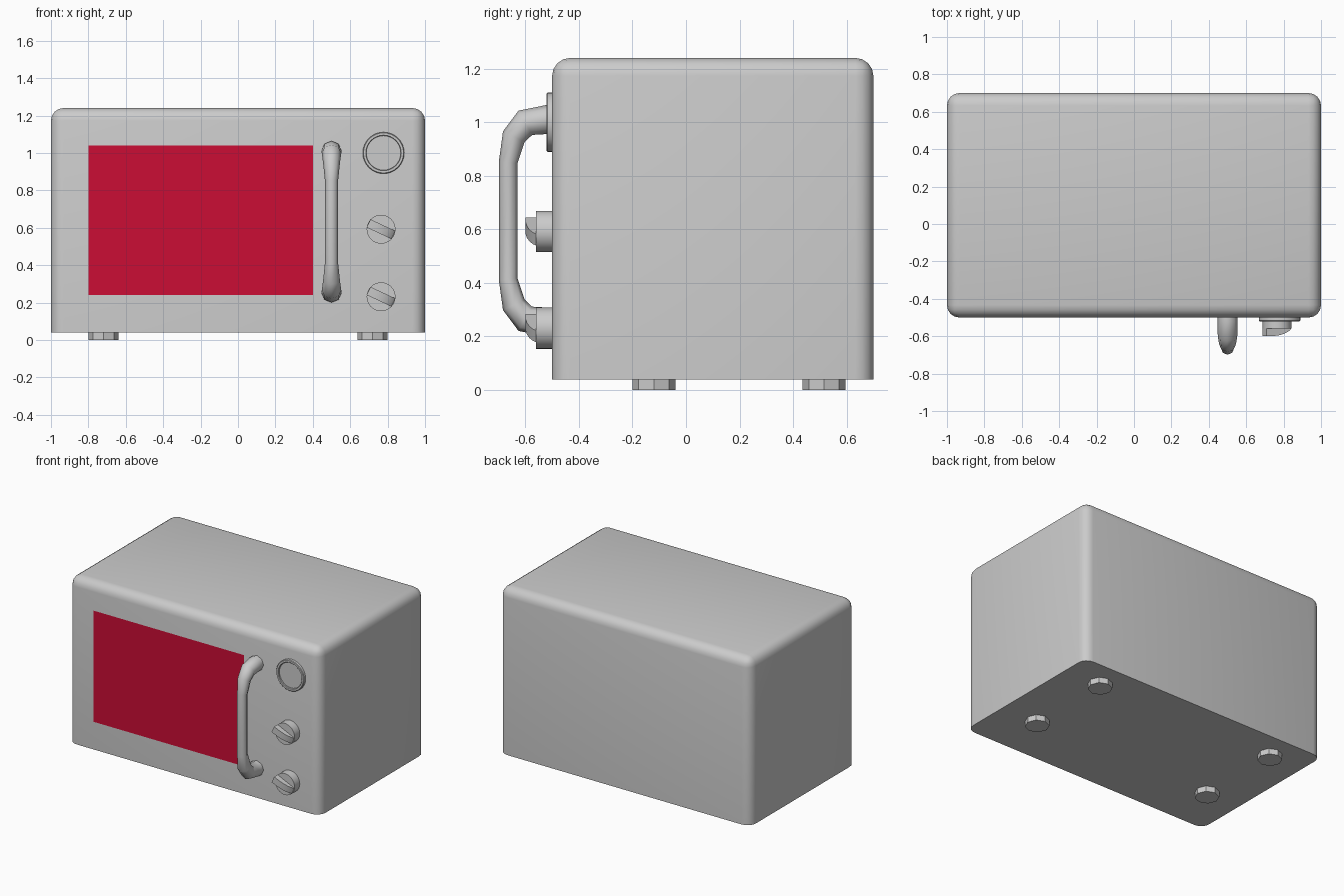
import bpy, bmesh
from math import pi, cos, sin, radians
from mathutils import Vector, Matrix

if "Cube" in bpy.data.objects:
    bpy.data.objects.remove(bpy.data.objects["Cube"])

FRONT = -0.5


def finish(name, bm, angle=35):
    bmesh.ops.recalc_face_normals(bm, faces=bm.faces)
    me = bpy.data.meshes.new(name)
    bm.to_mesh(me)
    bm.free()
    ob = bpy.data.objects.new(name, me)
    bpy.context.collection.objects.link(ob)
    if angle:
        bpy.ops.object.select_all(action='DESELECT')
        ob.select_set(True)
        bpy.context.view_layer.objects.active = ob
        bpy.ops.object.shade_smooth_by_angle(angle=radians(angle))
    return ob


def loft(bm, rings, cap_start=True, cap_end=True):
    vs = [[bm.verts.new(p) for p in r] for r in rings]
    n = len(vs[0])
    for a, b in zip(vs, vs[1:]):
        for i in range(n):
            j = (i + 1) % n
            bm.faces.new((a[i], a[j], b[j], b[i]))
    if cap_start:
        bm.faces.new(vs[0])
    if cap_end:
        bm.faces.new(vs[-1])


def front_lathe(bm, x, z, profile, n=32):
    """Rings of (radius, distance out of the front face)."""
    loft(bm, [[(x + r * cos(2 * pi * i / n), FRONT - d, z + r * sin(2 * pi * i / n))
               for i in range(n)] for r, d in profile])


# body: box with rounded upright and top edges, sharp underside
bm = bmesh.new()
bmesh.ops.create_cube(bm, size=1, matrix=Matrix.Translation((0, 0.1, 0.64))
                      @ Matrix.Diagonal((2, 1.2, 1.2, 1)))
edges = [e for e in bm.edges if max(v.co.z for v in e.verts) > 1]
bmesh.ops.bevel(bm, geom=edges, offset=0.067, segments=4, profile=0.5, affect='EDGES')
finish("body", bm)

# red window panel
bm = bmesh.new()
bm.faces.new([bm.verts.new((x, FRONT - 0.002, z)) for x, z in
              ((-0.8, 0.24), (0.4, 0.24), (0.4, 1.04), (-0.8, 1.04))])
window = finish("door_window", bm, 0)
red = bpy.data.materials.new("window_red")
red.diffuse_color = (0.6, 0.004, 0.035, 1)
red.use_nodes = True
red.node_tree.nodes["Principled BSDF"].inputs["Base Color"].default_value = red.diffuse_color
window.data.materials.append(red)

# handle: tapering tube, upper half mirrored to the lower half
half = [(-0.49, 1.01, 0.054), (-0.52, 1.01, 0.054), (-0.6, 0.998, 0.052),
        (-0.643, 0.946, 0.045), (-0.664, 0.85, 0.035)]
mid = 0.632
path = half + [(y, 2 * mid - z, r) for y, z, r in reversed(half)]
pts = [Vector((0.5, y, z)) for y, z, r in path]
rings = []
for i, p in enumerate(pts):
    t = Vector((0, 0, 0))
    if i > 0:
        t += (p - pts[i - 1]).normalized()
    if i < len(pts) - 1:
        t += (pts[i + 1] - p).normalized()
    side = Vector((1, 0, 0))
    up = t.normalized().cross(side)
    r = path[i][2]
    rings.append([p + r * (side * cos(k * pi / 4) + up * sin(k * pi / 4)) for k in range(8)])
bm = bmesh.new()
loft(bm, rings)
finish("door_handle", bm, 60)

# round dial: rim with a recessed face
bm = bmesh.new()
front_lathe(bm, 0.778, 1.0, [(0.111, 0), (0.111, 0.017), (0.107, 0.021), (0.095, 0.021),
                             (0.092, 0.018), (0.092, 0.008)])
finish("dial", bm)

# two knobs: round base plus a slanted wedge grip
wedge = [(-0.074, 0.1), (-0.03, 0.099), (0.005, 0.094), (0.035, 0.085),
         (0.06, 0.072), (0.074, 0.058), (-0.074, 0.058)]
tilt = radians(-25)
for label, z in (("upper", 0.592), ("lower", 0.231)):
    bm = bmesh.new()
    front_lathe(bm, 0.765, z, [(0.077, 0), (0.077, 0.06)])
    loft(bm, [[(0.765 + u * cos(tilt) - w * sin(tilt), FRONT - d,
                z + u * sin(tilt) + w * cos(tilt)) for u, d in wedge]
              for w in (-0.024, 0.024)])
    finish(label + "_knob", bm)

# four eight-sided feet
for xn, x in (("left", -0.72), ("right", 0.72)):
    for yn, y in (("front", -0.12), ("back", 0.515)):
        bm = bmesh.new()
        loft(bm, [[(x + 0.08 * cos(k * pi / 4), y + 0.08 * sin(k * pi / 4), h)
                   for k in range(8)] for h in (0, 0.045)])
        finish(f"{yn}_{xn}_foot", bm)
